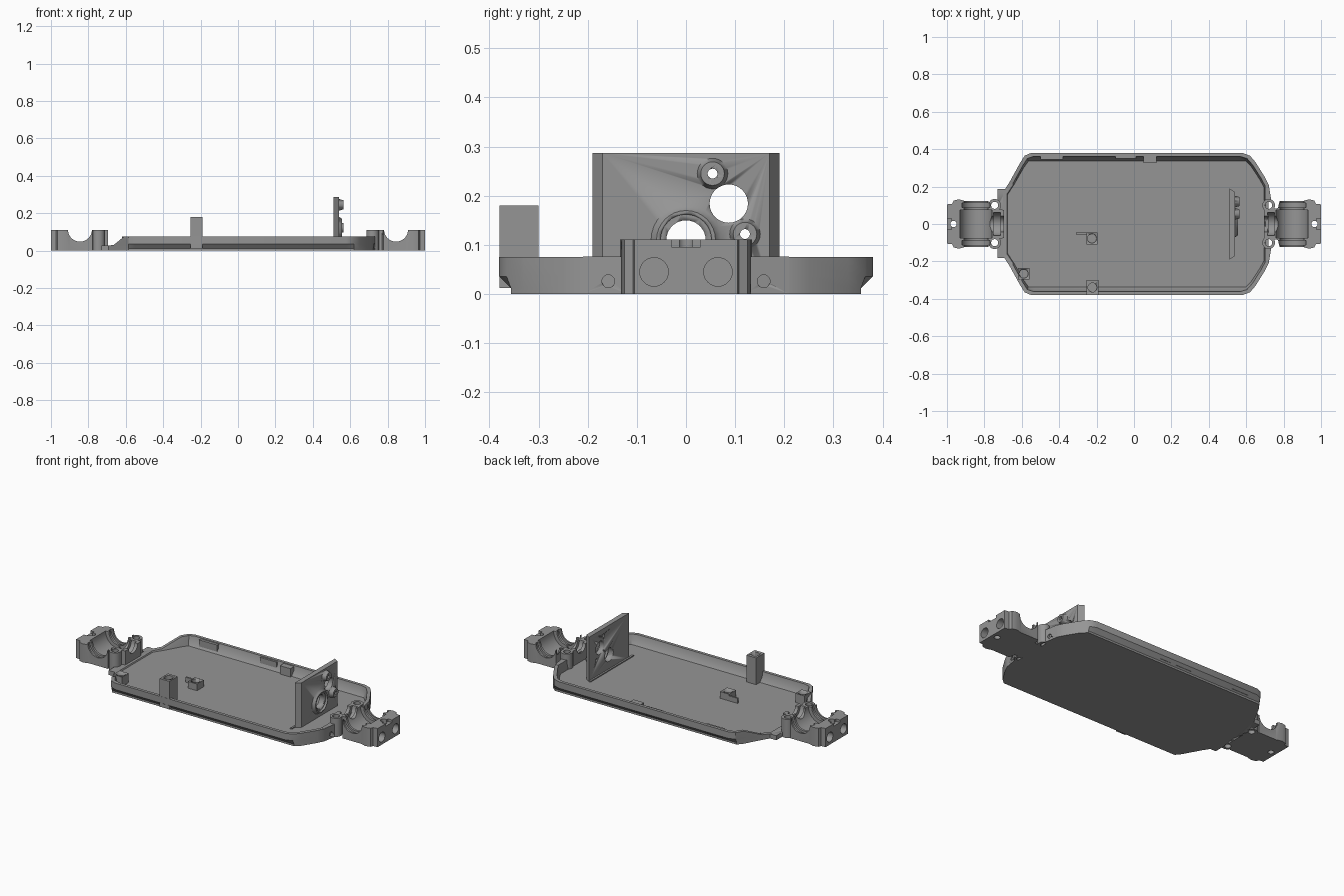
import bpy, bmesh, math
from mathutils import Matrix, Vector

if "Cube" in bpy.data.objects:
    bpy.data.objects.remove(bpy.data.objects["Cube"])

grey = bpy.data.materials.new("mid grey")
grey.diffuse_color = (0.3, 0.3, 0.3, 1)
grey.use_nodes = True
grey.node_tree.nodes["Principled BSDF"].inputs["Base Color"].default_value = grey.diffuse_color


def finish(name, bm, smooth=True):
    bmesh.ops.recalc_face_normals(bm, faces=bm.faces)
    me = bpy.data.meshes.new(name)
    bm.to_mesh(me)
    bm.free()
    ob = bpy.data.objects.new(name, me)
    bpy.context.collection.objects.link(ob)
    me.materials.append(grey)
    bpy.ops.object.select_all(action='DESELECT')
    bpy.context.view_layer.objects.active = ob
    ob.select_set(True)
    if smooth:
        bpy.ops.object.shade_smooth_by_angle(angle=math.radians(30))
    return ob


def prism(name, pts, z0, z1):
    bm = bmesh.new()
    face = bm.faces.new([bm.verts.new((x, y, z0)) for x, y in pts])
    up = bmesh.ops.extrude_face_region(bm, geom=[face])['geom']
    bmesh.ops.translate(bm, vec=(0, 0, z1 - z0),
                        verts=[v for v in up if isinstance(v, bmesh.types.BMVert)])
    return finish(name, bm)


def box(name, x0, x1, y0, y1, z0, z1):
    return prism(name, [(x0, y0), (x1, y0), (x1, y1), (x0, y1)], z0, z1)


def cyl(name, a, b, r, r2=None, n=32):
    a, b = Vector(a), Vector(b)
    bm = bmesh.new()
    rot = (b - a).to_track_quat('Z', 'Y').to_matrix().to_4x4()
    bmesh.ops.create_cone(bm, cap_ends=True, segments=n, radius1=r, radius2=r2 or r,
                          depth=(b - a).length,
                          matrix=Matrix.Translation((a + b) / 2) @ rot)
    return finish(name, bm)


def combine(ob, others, op):
    for o in others:
        bpy.context.view_layer.objects.active = ob
        m = ob.modifiers.new(op, 'BOOLEAN')
        m.object, m.operation, m.solver = o, op, 'EXACT'
        bpy.ops.object.modifier_apply(modifier=m.name)
        bpy.data.objects.remove(o)
    return ob


def cut(ob, *others):
    return combine(ob, others, 'DIFFERENCE')


def join(ob, *others):
    return combine(ob, others, 'UNION')


# Tray: half outline (x, y, rim height), mirrored across y
half = [(-.70, .17, .027), (-.665, .225, .03), (-.61, .325, .075), (-.585, .365, .075),
        (-.55, .38, .075), (.58, .38, .075), (.62, .365, .075), (.65, .33, .075),
        (.70, .25, .075), (.72, .21, .075)]
outline = half + [(x, -y, h) for x, y, h in reversed(half)]


def clamp(y, lim):
    return max(-lim, min(lim, y))


bm = bmesh.new()
rings = []
for sx, sy, lim, z in [(1, 1, .356, 0), (1, 1, .356, .012), (1, 1, .38, .036), (1, 1, .38, 1),
                       (.975, .96, .362, 1), (.97, .94, .357, .045), (.965, .93, .336, .02)]:
    rings.append([bm.verts.new((x * sx, clamp(y * sy, lim), min(z, h) if z != .036 else min(z, h - .004)))
                  for x, y, h in outline])
n = len(outline)
for a, b in zip(rings, rings[1:]):
    for i in range(n):
        j = (i + 1) % n
        bm.faces.new((a[i], a[j], b[j], b[i]))
bm.faces.new(rings[0])
bm.faces.new(rings[-1])
finish("tray", bm)

# Clips along the back wall
for x0, x1, y0 in [(-.50, -.38, .345), (-.10, .01, .35), (.05, .12, .325)]:
    box("wall_clip", x0, x1, y0, .365, .02, .07)

# Motor plate with tapered sides, bearing boss and two small bosses
plate = prism("motor_plate", [(.51, -.19), (.54, -.17), (.54, .17), (.51, .19)], .015, .287)
join(plate, cyl("boss", (.53, 0, .11), (.556, 0, .11), .078, .06),
     cyl("boss", (.53, .054, .245), (.565, .054, .245), .034, .024),
     cyl("boss", (.53, .12, .122), (.565, .12, .122), .034, .024))
cut(plate, cyl("c", (.49, 0, .11), (.6, 0, .11), .04),
    cyl("c", (.545, 0, .11), (.6, 0, .11), .052),
    cyl("c", (.49, .087, .184), (.6, .087, .184), .039),
    cyl("c", (.49, .054, .245), (.6, .054, .245), .01),
    cyl("c", (.49, .12, .122), (.6, .12, .122), .01))
box("plate_foot", .50, .512, -.22, .19, .015, .026)

# Posts with screw holes in the top
for name, x0, x1, y0, y1, top in [("tall_post", -.255, -.19, -.379, -.30, .18),
                                  ("floor_stand", -.255, -.195, -.11, -.045, .06),
                                  ("corner_post", -.62, -.56, -.297, -.235, .075)]:
    post = box(name, x0, x1, y0, y1, .012, top)
    c = ((x0 + x1) / 2, (y0 + y1) / 2)
    cut(post, cyl("c", (*c, top - .03), (*c, top + .02), .024, n=24))
box("stand_fin", -.31, -.25, -.055, -.045, .012, .05)

# Gearbox housings at both ends
for s, side, lug in [(1, "right", .72), (-1, "left", .745)]:
    plan = [(.695, .075), (.77, .085), (.778, .122), (.90, .122), (.935, .132), (.965, .125),
            (.972, .108), (1, .105)]
    pts = [(s * x, y) for x, y in plan] + [(s * x, -y) for x, y in reversed(plan)]
    pod = prism(side + "_gearbox_housing", pts, 0, .111)
    ax = s * .845
    for y in (-.1, .1):
        join(pod, cyl("lug", (s * lug, y, 0), (s * lug, y, .111), .034))
    # differential cavity, axle bearing seats and shaft opening
    cut(pod, cyl("c", (ax, -.075, .112), (ax, .075, .112), .086),
        cyl("c", (ax, -.2, .112), (ax, .2, .112), .064),
        cyl("c", (s * .66, 0, .112), (s * .82, 0, .112), .042),
        cyl("c", (s * .715, 0, .112), (s * .75, 0, .112), .062))
    for y in (-1, 1):
        cut(pod, cyl("c", (ax, y * .088, .112), (ax, y * .112, .112), .076),
            cyl("c", (s * .955, y * .065, .045), (s * 1.03, y * .065, .045), .029),
            cyl("c", (s * lug, y * .1, -.02), (s * lug, y * .1, .15), .019))
    # clamp screw hole and stepped outer lip
    cut(pod, cyl("c", (s * .965, 0, -.02), (s * .965, 0, .15), .017),
        box("c", min(s * .975, s * 1.05), max(s * .975, s * 1.05), -.03, .03, .096, .15))
    bpy.context.view_layer.objects.active = pod
    pod.select_set(True)
    bpy.ops.object.shade_smooth_by_angle(angle=math.radians(30))

    # sloping webs beside the housing
    for y in (-1, 1):
        if s > 0:
            web = prism("right_web", [(.70, y * .12), (.735, y * .12), (.72, y * .21), (.70, y * .21)], 0, .076)
            cut(web, cyl("c", (.715, y * .158, .026), (.78, y * .158, .026), .013, n=20))

# Cross bar joining the left housing to the tray
bar = box("left_cross_bar", -.73, -.68, -.183, .187, 0, .027)
cut(bar, *[cyl("c", (-.745, y, -.02), (-.745, y, .05), .019) for y in (-.1, .1)])
